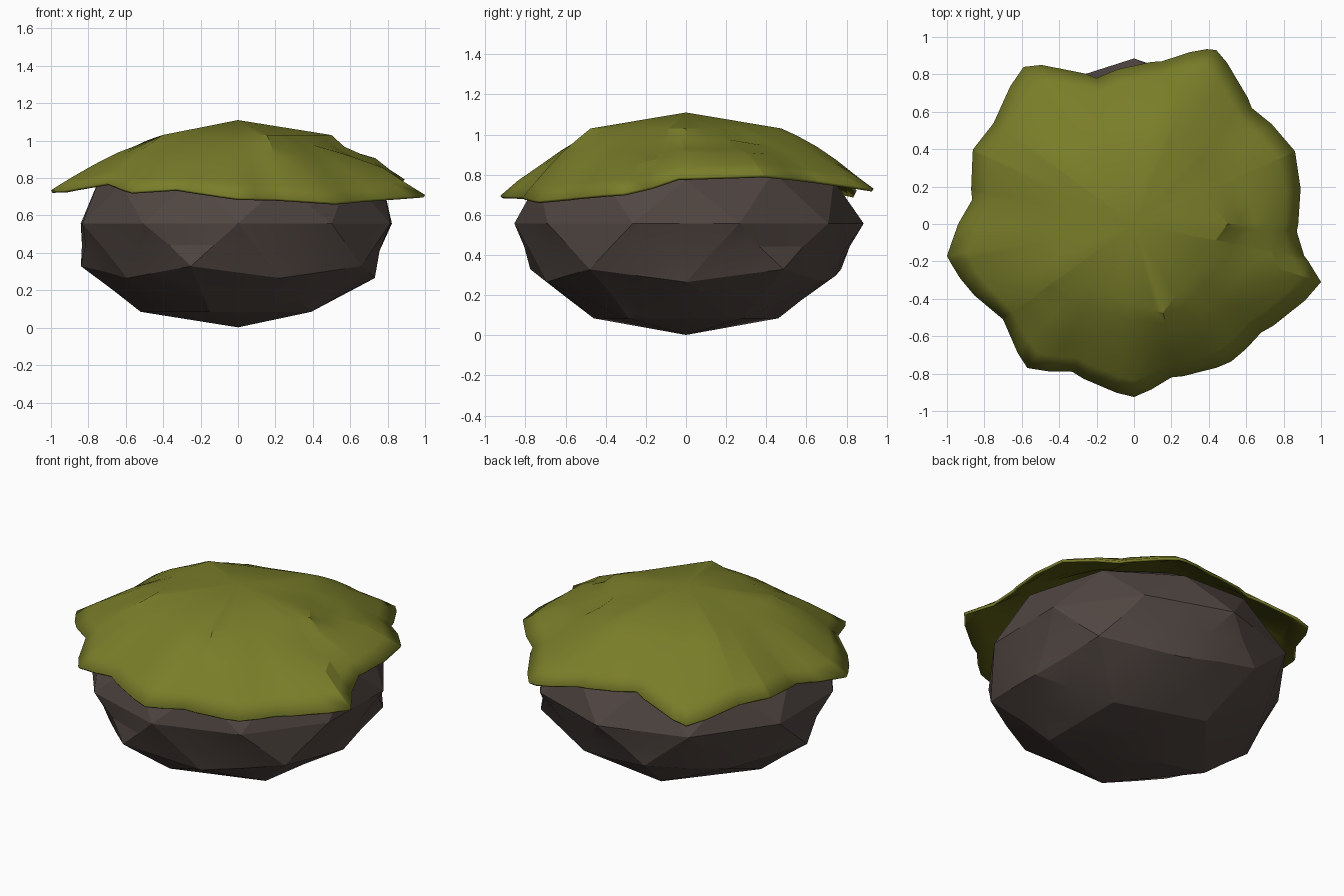
import bpy, bmesh, math, random
from mathutils import noise, Vector

if "Cube" in bpy.data.objects:
    bpy.data.objects.remove(bpy.data.objects["Cube"])

random.seed(4)


def material(name, rgb):
    m = bpy.data.materials.new(name)
    m.diffuse_color = (*rgb, 1)
    m.use_nodes = True
    m.node_tree.nodes["Principled BSDF"].inputs["Base Color"].default_value = m.diffuse_color
    return m


def finish(bm, name, mats, angle):
    bmesh.ops.recalc_face_normals(bm, faces=bm.faces)
    me = bpy.data.meshes.new(name)
    bm.to_mesh(me)
    bm.free()
    ob = bpy.data.objects.new(name, me)
    bpy.context.collection.objects.link(ob)
    for m in mats:
        me.materials.append(m)
    bpy.ops.object.select_all(action='DESELECT')
    ob.select_set(True)
    bpy.context.view_layer.objects.active = ob
    bpy.ops.object.shade_smooth_by_angle(angle=math.radians(angle))
    return ob


rock_mat = material("dark brown stone", (0.082, 0.062, 0.055))
moss_mat = material("moss green", (0.19, 0.205, 0.022))
under_mat = material("moss underside", (0.09, 0.092, 0.006))

# Boulder: squashed, slightly irregular faceted ball
bm = bmesh.new()
bmesh.ops.create_icosphere(bm, subdivisions=2, radius=1)
for v in bm.verts:
    corner = len(v.link_edges) == 5
    x, y, z = v.co
    if z < -0.7:                       # low ring
        s = 0.99 if x < -0.3 else 0.92
    elif z < -0.2:                     # ridge ring
        s = 0.935 + (0.025 if x < -0.8 else 0) if corner else 0.88
    elif z < 0.2:                      # widest ring
        s = 0.87 + 0.015 * y - 0.01 * x
    else:
        s = 0.865
    lift = 0.02 if corner and -0.6 < z < -0.2 else 0
    v.co = Vector((x * s, y * s, 0.557 + z * (0.555 if z < 0 else 0.48) + lift))
old = set(bm.verts)
bmesh.ops.subdivide_edges(bm, edges=bm.edges[:], cuts=1, use_grid_fill=True)
for v in bm.verts:
    # chipped hollows between the ridge points
    if v not in old and 0.12 < v.co.z < 0.5:
        k = 0.975 + 0.03 * noise.noise(v.co * 3.1)
        v.co.x *= k
        v.co.y *= k
finish(bm, "boulder", [rock_mat], 14)

# Moss cap: brim outline (x, y, z), anticlockwise
brim = [(1.0, -0.31, .71), (.91, -.17, .74), (.87, -.04, .785), (.86, .39, .80),
        (.63, .62, .775), (.44, .93, .73), (.39, .935, .73), (.15, .87, .76),
        (-.2, .78, .785), (-.5, .85, .72), (-.59, .84, .70), (-.75, .54, .76),
        (-.86, .40, .78), (-.865, .13, .77), (-1.0, -.17, .735), (-.93, -.29, .735),
        (-.7, -.51, .775), (-.57, -.77, .73), (-.33, -.79, .745), (0, -.925, .695),
        (.2, -.82, .69), (.52, -.735, .67), (.68, -.58, .685)]
polar = sorted((math.atan2(y, x) % math.tau, math.hypot(x, y), z) for x, y, z in brim)
angles = sorted({round(p[0], 4) for p in polar}
                | {round(math.radians(d), 4) for d in range(0, 360, 12)})
polar = ([(polar[-1][0] - math.tau, *polar[-1][1:])] + polar
         + [(polar[0][0] + math.tau, *polar[0][1:])])


def brim_at(a):
    for p, q in zip(polar, polar[1:]):
        if p[0] <= a <= q[0]:
            t = (a - p[0]) / (q[0] - p[0])
            return p[1] + (q[1] - p[1]) * t, p[2] + (q[2] - p[2]) * t


bm = bmesh.new()
apex = bm.verts.new((0, 0, 1.11))
N = len(angles)
half = math.radians(36)
rings = []
for f in (0.0, 0.18, 0.4, 0.62, 0.82, 1.0):
    ring = []
    for a in angles:
        # pentagonal shoulder around the crown
        d = (a + half) % (2 * half) - half
        r0 = 0.5 * math.cos(half) / math.cos(half - abs(d))
        R, Z = brim_at(a)
        r = r0 + (R - r0) * f
        z = 1.03 + (Z - 1.03) * f + 0.025 * math.sin(math.pi * f)
        x, y = r * math.cos(a), r * math.sin(a)
        if 0 < f < 1:
            z += 0.012 * noise.noise(Vector((x, y, 0)) * 5)
        # fold in the moss on the right side
        if f in (0.18, 0.4) and x > 0 and -0.25 < y < 0.33:
            z -= 0.03
        ring.append(bm.verts.new((x, y, z)))
    rings.append(ring)
for i in range(N):
    j = (i + 1) % N
    bm.faces.new((apex, rings[0][i], rings[0][j]))
    for lo, hi in zip(rings, rings[1:]):
        bm.faces.new((lo[i], hi[i], hi[j], lo[j]))
for fc in bm.faces:
    fc.normal_update()
cap = finish(bm, "moss_cap", [moss_mat, under_mat], 25)
sol = cap.modifiers.new("thickness", 'SOLIDIFY')
sol.thickness = 0.016
sol.offset = -1
sol.material_offset = 1
